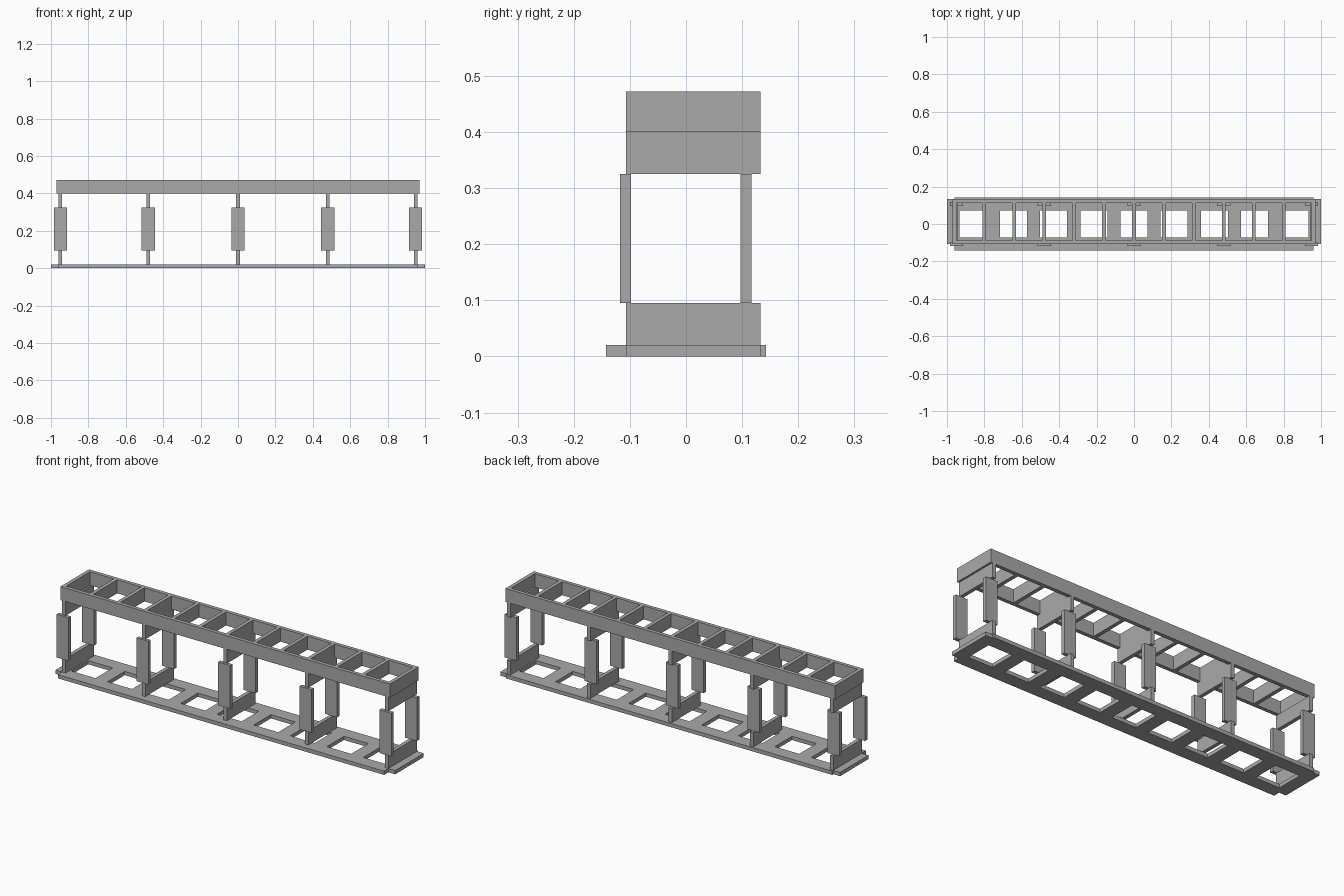
import bpy
import bmesh

cube = bpy.data.objects.get("Cube")
if cube:
    bpy.data.objects.remove(cube, do_unlink=True)

grey = bpy.data.materials.new("plain_grey")
grey.use_nodes = True
colour = (0.4, 0.4, 0.4, 1)
grey.diffuse_color = colour
grey.node_tree.nodes["Principled BSDF"].inputs["Base Color"].default_value = colour


def finish(name, bm):
    bmesh.ops.recalc_face_normals(bm, faces=bm.faces)
    mesh = bpy.data.meshes.new(name)
    bm.to_mesh(mesh)
    bm.free()
    mesh.materials.append(grey)
    obj = bpy.data.objects.new(name, mesh)
    bpy.context.collection.objects.link(obj)
    return obj


def box(name, x, y, z):
    """Box spanning the given (low, high) ranges."""
    bm = bmesh.new()
    bmesh.ops.create_cube(bm, size=1)
    for v in bm.verts:
        for i, (low, high) in enumerate((x, y, z)):
            v.co[i] = high if v.co[i] > 0 else low
    return finish(name, bm)


def around(centre, width):
    return (centre - width / 2, centre + width / 2)


T = 0.02                      # sheet thickness
FRAME_Y = (-0.107, 0.133)     # depth of the frames and the ladder
BASE_X, BASE_Y = 0.96, 0.143
RAIL_Z = (0.4, 0.472)
HOLE, HOLES, PITCH = 0.144, 9, 0.215

# Base plate: a grid of faces with the window cells left out
xs = [-BASE_X]
for i in range(HOLES):
    xs += around((i - HOLES // 2) * PITCH, HOLE)
xs.append(BASE_X)
ys = [-BASE_Y, *around(0, HOLE), BASE_Y]
bm = bmesh.new()
grid = [[bm.verts.new((x, y, 0)) for y in ys] for x in xs]
for i in range(len(xs) - 1):
    for j in range(len(ys) - 1):
        if not (j == 1 and i % 2 == 1):
            bm.faces.new((grid[i][j], grid[i + 1][j],
                          grid[i + 1][j + 1], grid[i][j + 1]))
extruded = bmesh.ops.extrude_face_region(bm, geom=bm.faces[:])
for item in extruded["geom"]:
    if isinstance(item, bmesh.types.BMVert):
        item.co.z = T
finish("base_plate", bm)

# End tabs of the base
box("left_base_tab", (BASE_X, 1), FRAME_Y, (0, T))
box("right_base_tab", (-1, -BASE_X), FRAME_Y, (0, T))

# Cross frames with a pair of side panels each
for n, x in enumerate((-0.95, -0.48, 0, 0.48, 0.95), 1):
    box(f"lower_frame_{n}", around(x, T), FRAME_Y, (T, 0.095))
    box(f"upper_frame_{n}", around(x, T), FRAME_Y, (0.325, RAIL_Z[0]))
    for side, y in (("front", -0.108), ("back", 0.107)):
        box(f"{side}_panel_{n}", around(x, 0.07), around(y, T), (0.095, 0.325))

# Top ladder: two rails and evenly spaced rungs
inner = (FRAME_Y[0] + T, FRAME_Y[1] - T)
box("front_rail", (-0.97, 0.97), (FRAME_Y[0], inner[0]), RAIL_Z)
box("back_rail", (-0.97, 0.97), (inner[1], FRAME_Y[1]), RAIL_Z)
for i in range(-6, 7):
    box(f"rung_{i + 7}", around(i * 0.16, T), inner, RAIL_Z)
